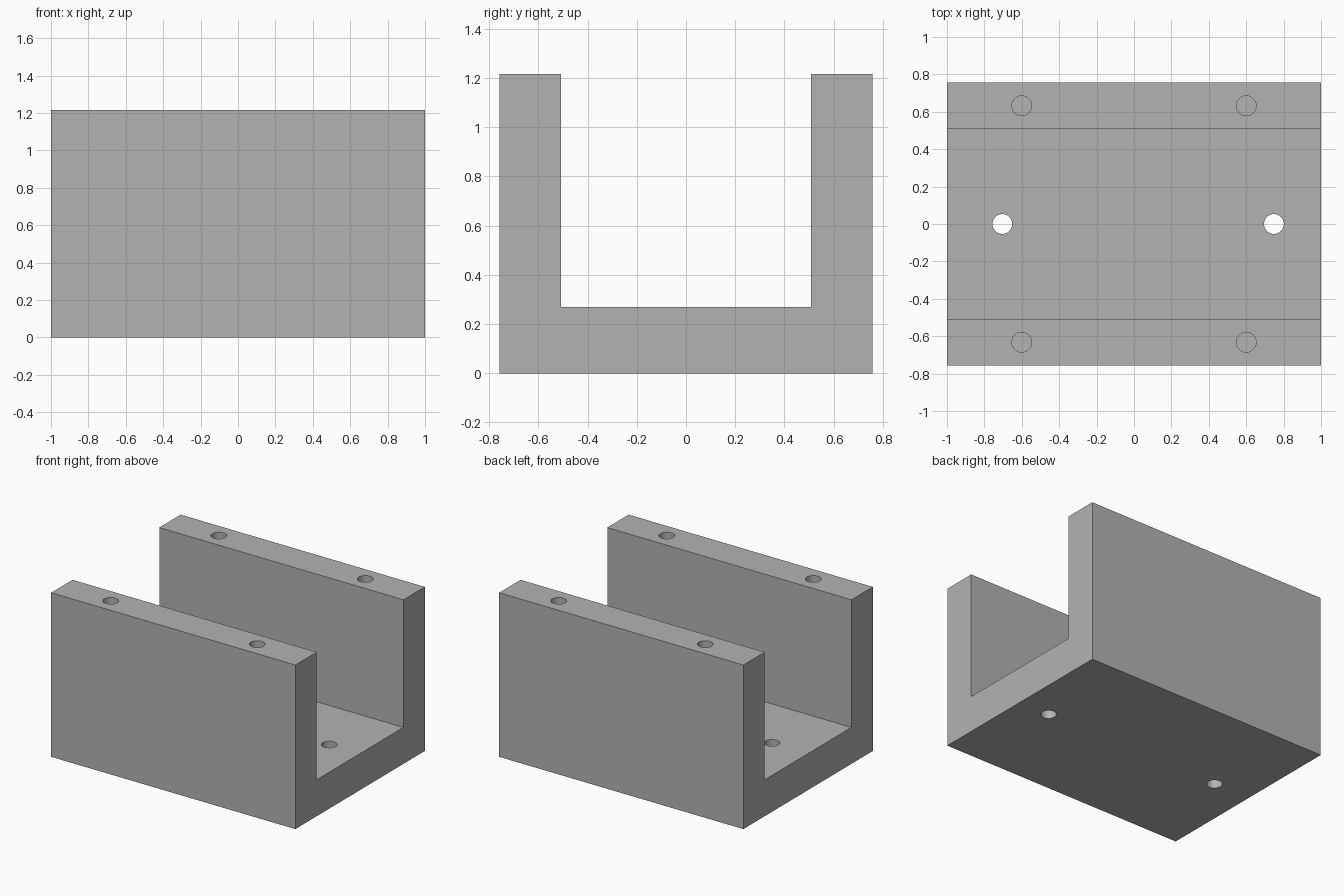
import bpy
import bmesh
from mathutils import Matrix, Vector

cube = bpy.data.objects.get("Cube")
if cube:
    bpy.data.objects.remove(cube, do_unlink=True)

HALF_LENGTH, HALF_WIDTH, HEIGHT = 1.0, 0.757, 1.215
INNER, FLOOR = 0.507, 0.27
HOLE_RADIUS, BLIND_DEPTH = 0.053, 0.5

grey = bpy.data.materials.new("plain grey")
grey.use_nodes = True
colour = (0.45, 0.45, 0.45, 1)
grey.diffuse_color = colour
grey.node_tree.nodes["Principled BSDF"].inputs["Base Color"].default_value = colour


def add_object(name, bm):
    bmesh.ops.recalc_face_normals(bm, faces=bm.faces)
    mesh = bpy.data.meshes.new(name)
    bm.to_mesh(mesh)
    bm.free()
    mesh.materials.append(grey)
    obj = bpy.data.objects.new(name, mesh)
    bpy.context.collection.objects.link(obj)
    return obj


def add_drill(bm, x, y, bottom, top):
    bmesh.ops.create_cone(
        bm, cap_ends=True, segments=48, radius1=HOLE_RADIUS, radius2=HOLE_RADIUS,
        depth=top - bottom, matrix=Matrix.Translation((x, y, (top + bottom) / 2)))


# U-shaped channel: half profile mirrored in y, extruded along x
half = [(HALF_WIDTH, 0), (HALF_WIDTH, HEIGHT), (INNER, HEIGHT), (INNER, FLOOR)]
profile = half + [(-y, z) for y, z in reversed(half)]
bm = bmesh.new()
end = bm.faces.new([bm.verts.new((-HALF_LENGTH, y, z)) for y, z in profile])
extruded = bmesh.ops.extrude_face_region(bm, geom=[end], use_keep_orig=True)
moved = [v for v in extruded["geom"] if isinstance(v, bmesh.types.BMVert)]
bmesh.ops.translate(bm, verts=moved, vec=Vector((2 * HALF_LENGTH, 0, 0)))
channel = add_object("channel_block", bm)

# Drills: blind holes in the wall tops, through holes in the floor
bm = bmesh.new()
for x in (-0.6, 0.6):
    for y in (-0.632, 0.632):
        add_drill(bm, x, y, HEIGHT - BLIND_DEPTH, HEIGHT + 0.1)
for x in (-0.704, 0.748):
    add_drill(bm, x, 0, -0.1, FLOOR + 0.1)
drills = add_object("hole_cutters", bm)
drills.hide_render = True
drills.hide_set(True)

cut = channel.modifiers.new("holes", "BOOLEAN")
cut.operation = "DIFFERENCE"
cut.solver = "EXACT"
cut.object = drills

# Apply the cut, drop the cutters and smooth the hole walls
bpy.context.view_layer.objects.active = channel
channel.select_set(True)
bpy.ops.object.modifier_apply(modifier=cut.name)
bpy.data.objects.remove(drills, do_unlink=True)
bpy.ops.object.shade_smooth_by_angle()
